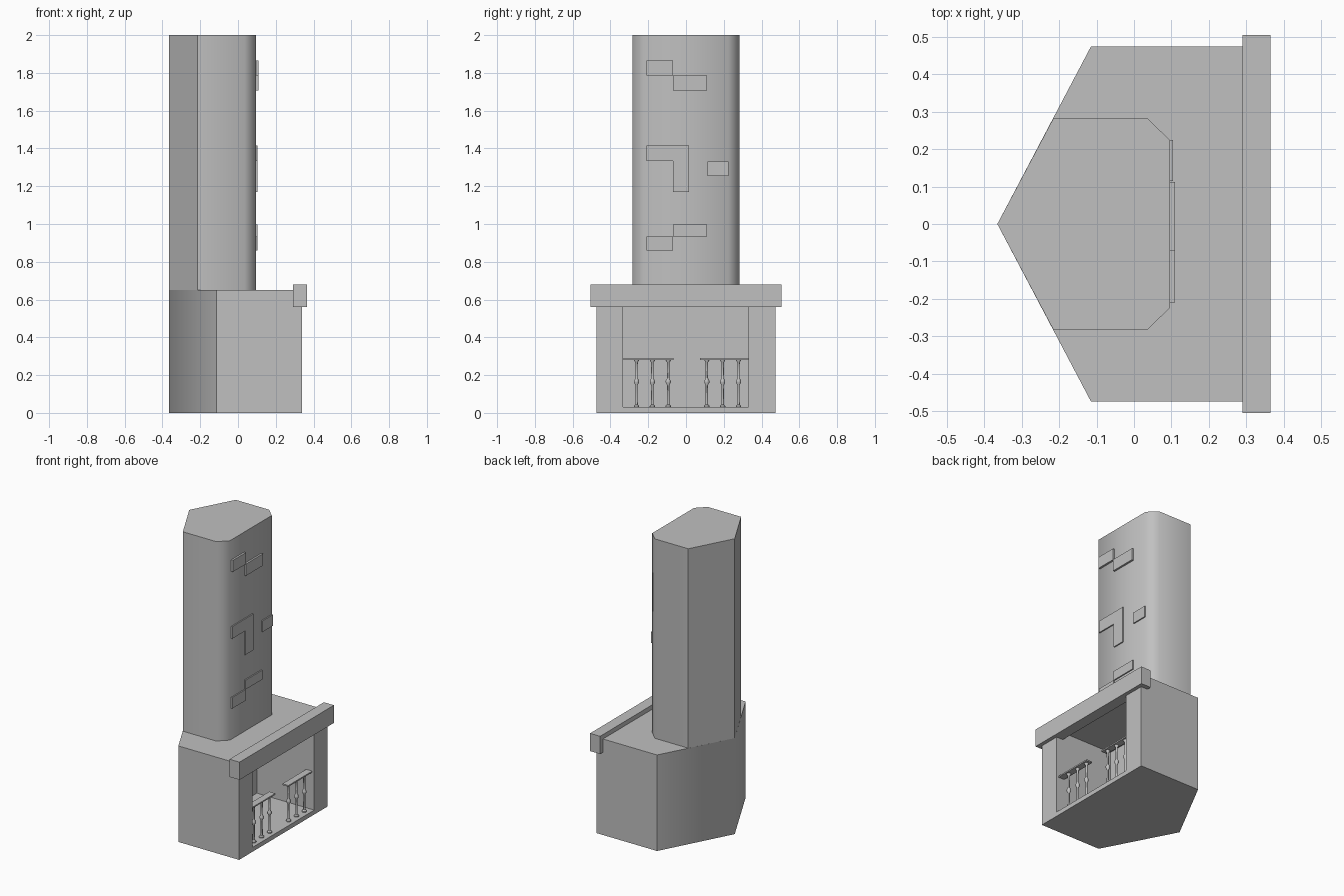
import bpy
import bmesh
import math
from mathutils import Vector

if "Cube" in bpy.data.objects:
    bpy.data.objects.remove(bpy.data.objects["Cube"], do_unlink=True)

stone = bpy.data.materials.new("grey stone")
stone.use_nodes = True
GREY = (0.53, 0.53, 0.53, 1)
stone.diffuse_color = GREY
stone.node_tree.nodes["Principled BSDF"].inputs["Base Color"].default_value = GREY


def make_object(name, bm):
    bmesh.ops.recalc_face_normals(bm, faces=bm.faces)
    mesh = bpy.data.meshes.new(name)
    bm.to_mesh(mesh)
    bm.free()
    mesh.materials.append(stone)
    obj = bpy.data.objects.new(name, mesh)
    bpy.context.collection.objects.link(obj)
    return obj


def select(obj):
    bpy.ops.object.select_all(action='DESELECT')
    obj.select_set(True)
    bpy.context.view_layer.objects.active = obj


def smooth(obj, degrees):
    select(obj)
    bpy.ops.object.shade_smooth_by_angle(angle=math.radians(degrees))


def prism(name, outline, bottom, top):
    bm = bmesh.new()
    face = bm.faces.new([bm.verts.new((x, y, bottom)) for x, y in outline])
    ext = bmesh.ops.extrude_face_region(bm, geom=[face], use_keep_orig=True)
    verts = [v for v in ext["geom"] if isinstance(v, bmesh.types.BMVert)]
    bmesh.ops.translate(bm, verts=verts, vec=(0, 0, top - bottom))
    return make_object(name, bm)


def box(name, xs, ys, zs):
    return prism(name, [(xs[0], ys[0]), (xs[1], ys[0]), (xs[1], ys[1]), (xs[0], ys[1])], *zs)


def mirrored(half):
    # Half outline runs from the back point round the +y side
    return half + [(x, -y) for x, y in reversed(half) if y > 0]


def lathe(name, profile, x, y, sides=10):
    bm = bmesh.new()
    verts = [bm.verts.new((x + r, y, z)) for r, z in profile]
    edges = [bm.edges.new(pair) for pair in zip(verts, verts[1:])]
    bmesh.ops.spin(bm, geom=verts + edges, cent=(x, y, 0), axis=(0, 0, 1),
                   angle=2 * math.pi, steps=sides, use_duplicate=False)
    bmesh.ops.remove_doubles(bm, verts=bm.verts, dist=0.0002)
    return make_object(name, bm)


# Hollow hearth block with a pointed back
base = prism("hearth_block", mirrored([(-0.365, 0), (-0.115, 0.474), (0.34, 0.474)]), 0, 0.65)
cutter = box("hearth_cutter", (-0.09, 0.5), (-0.333, 0.33), (0.03, 0.61))
cutter.hide_render = True
cut = base.modifiers.new("opening", 'BOOLEAN')
cut.operation = 'DIFFERENCE'
cut.solver = 'EXACT'
cut.object = cutter
select(base)
bpy.ops.object.modifier_apply(modifier=cut.name)
bpy.data.objects.remove(cutter, do_unlink=True)
smooth(base, 59)

# Mantel shelf across the opening
box("mantel", (0.29, 0.365), (-0.505, 0.505), (0.56, 0.68))

# Chimney with chamfered front corners
chimney = prism("chimney", mirrored([(-0.365, 0), (-0.215, 0.283), (0.035, 0.283), (0.096, 0.224)]), 0.65, 2)
smooth(chimney, 50)

# Raised bricks on the chimney: y range, z range, front x
bricks = [
    ((-0.21, -0.07), (1.787, 1.865), 0.109),
    ((-0.07, 0.112), (1.707, 1.787), 0.109),
    ((-0.21, -0.07), (1.333, 1.415), 0.104),
    ((-0.07, 0.016), (1.17, 1.415), 0.104),
    ((0.115, 0.225), (1.255, 1.33), 0.104),
    ((-0.21, -0.07), (0.86, 0.935), 0.104),
    ((-0.07, 0.112), (0.935, 0.998), 0.104),
]
for i, (ys, zs, front) in enumerate(bricks, 1):
    box(f"raised_brick_{i}", (0.08, front), ys, zs)

# Turned balusters under two short rails
profile = [(0, 0.03), (0.015, 0.03), (0.015, 0.037), (0.007, 0.045), (0.006, 0.145),
           (0.014, 0.16), (0.014, 0.17), (0.006, 0.185), (0.007, 0.268),
           (0.014, 0.277), (0.014, 0.283), (0, 0.283)]
for side, ys, first in (("right", (-0.333, -0.065), -0.262), ("left", (0.075, 0.33), 0.11)):
    box(f"{side}_rail", (0.28, 0.325), ys, (0.281, 0.29))
    for i in range(3):
        smooth(lathe(f"{side}_baluster_{i + 1}", profile, 0.302, first + i * 0.084), 40)
